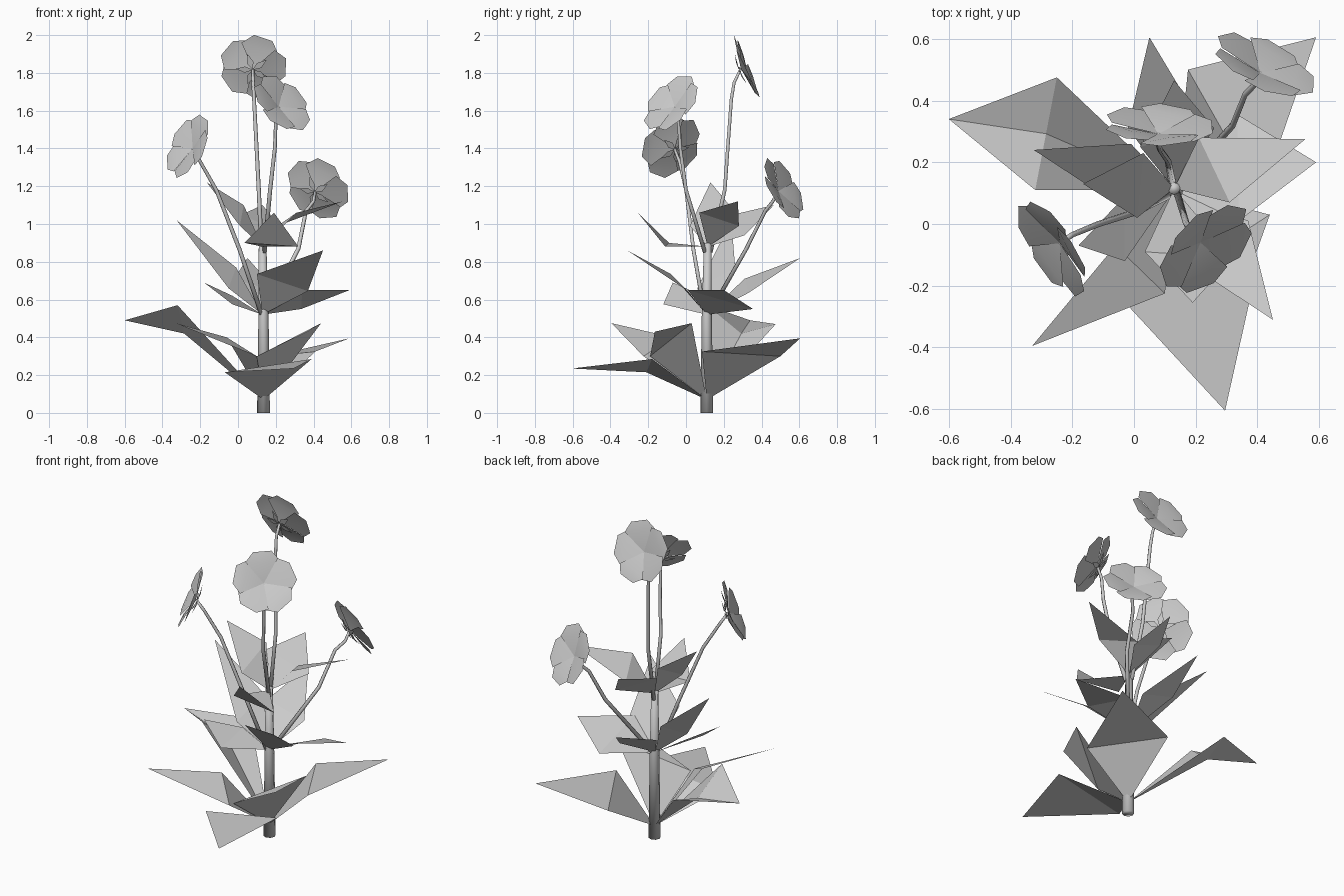
import bpy, math
from mathutils import Vector


def make(name, verts, faces, smooth=False):
    me = bpy.data.meshes.new(name)
    me.from_pydata([tuple(v) for v in verts], [], faces)
    me.update()
    for p in me.polygons:
        p.use_smooth = smooth
    ob = bpy.data.objects.new(name, me)
    bpy.context.collection.objects.link(ob)
    return ob


def tube(name, path, r0, r1, sides):
    # tapered tube along a mostly upward path
    pts = [Vector(p) for p in path]
    verts, faces = [], []
    n = len(pts)
    for i, p in enumerate(pts):
        t = (pts[min(i + 1, n - 1)] - pts[max(i - 1, 0)]).normalized()
        u = t.cross(Vector((0, 1, 0))).normalized()
        v = u.cross(t)
        r = r0 + (r1 - r0) * i / (n - 1)
        for k in range(sides):
            a = 2 * math.pi * k / sides
            verts.append(p + r * (u * math.cos(a) + v * math.sin(a)))
    for i in range(n - 1):
        for k in range(sides):
            a, b = i * sides + k, i * sides + (k + 1) % sides
            faces.append((a, a + sides, b + sides, b))
    faces += [tuple(range(sides)), tuple(range((n - 1) * sides, n * sides))[::-1]]
    return make(name, verts, faces, True)


def leaf(name, base, left, right, tip, sag=0.0):
    # kite folded across its widest line, optionally channelled along the midrib
    mid = (Vector(left) + Vector(right)) / 2 - Vector((0, 0, sag))
    if sag:
        faces = [(0, 4, 1), (0, 2, 4), (1, 4, 3), (4, 2, 3)]
    else:
        faces = [(0, 2, 1), (1, 2, 3)]
    return make(name, [base, left, right, tip] + ([mid] if sag else []), faces)


def flower(name, centre, normal, phase, size=0.182):
    n = Vector(normal).normalized()
    u = Vector((0, 0, 1)).cross(n).normalized()
    v = n.cross(u)
    c = Vector(centre)

    def pt(r, a, h):
        return c + size * (r * (u * math.cos(a) + v * math.sin(a)) + h * n)

    verts, faces = [], []
    for k in range(5):
        a = phase + k * math.tau / 5
        i = len(verts)
        # one side of each petal tucks under its neighbour
        verts += [pt(0, a, -0.14), pt(0.84, a - 0.72, -0.03), pt(1.0, a - 0.28, 0.03),
                  pt(0.98, a + 0.30, 0.06), pt(0.84, a + 0.70, 0.06), pt(0.6, a, 0.03)]
        faces += [(i, i + 1, i + 5), (i + 1, i + 2, i + 5), (i + 2, i + 3, i + 5),
                  (i + 3, i + 4, i + 5), (i + 4, i, i + 5)]
    make(name + "_petals", verts, faces, True)
    # pointed sepals behind the petals
    verts, faces = [], []
    for k in range(5):
        a = phase + (k + 0.5) * math.tau / 5
        i = len(verts)
        verts += [pt(0, a, -0.2), pt(0.25, a - 0.4, -0.2), pt(0.5, a, -0.15), pt(0.25, a + 0.4, -0.2)]
        faces.append((i, i + 1, i + 2, i + 3))
    make(name + "_sepals", verts, faces)
    return c - n * size * 0.15


# main stem
tube("main_stem", [(0.135, 0.11, 0), (0.135, 0.11, 0.5), (0.13, 0.115, 0.9)], 0.034, 0.02, 8)

# leaves in three tiers: left corner, right corner, tip, channel depth
tiers = {
    "lower_leaf": ((0.135, 0.11, 0.07), [
        ((-0.32, 0.11, 0.57), (-0.25, 0.475, 0.47), (-0.6, 0.34, 0.49), 0.1),
        ((0.39, -0.18, 0.285), (-0.07, -0.21, 0.215), (0.295, -0.605, 0.235), 0),
        ((0.175, 0.5, 0.30), (0.41, 0.085, 0.325), (0.59, 0.605, 0.395), 0),
        ((0.10, -0.225, 0.30), (-0.06, -0.07, 0.40), (-0.33, -0.395, 0.475), 0),
        ((0.44, 0.03, 0.475), (0.10, -0.19, 0.30), (0.37, -0.165, 0.43), 0),
    ]),
    "middle_leaf": ((0.13, 0.11, 0.52), [
        ((0.335, 0.355, 0.55), (0.34, 0.01, 0.65), (0.59, 0.2, 0.65), 0),
        ((0.37, 0.01, 0.645), (0.10, -0.08, 0.735), (0.45, -0.31, 0.86), 0),
        ((-0.05, 0.06, 0.66), (-0.01, 0.26, 0.77), (-0.325, 0.24, 1.02), 0),
        ((-0.02, 0.31, 0.71), (0.215, 0.33, 0.635), (0.05, 0.605, 0.82), 0),
        ((-0.03, -0.12, 0.575), (-0.03, 0.09, 0.62), (-0.18, -0.07, 0.69), 0),
    ]),
    "upper_leaf": ((0.13, 0.115, 0.88), [
        ((0.21, 0.28, 0.99), (0.31, 0.07, 1.06), (0.555, 0.275, 1.12), 0),
        ((0.32, -0.11, 0.88), (0.035, -0.09, 0.90), (0.19, -0.255, 1.06), 0),
        ((0.01, 0.02, 0.99), (0.03, 0.23, 1.10), (-0.165, 0.13, 1.22), 0),
        ((0.02, 0.25, 1.05), (0.26, 0.31, 0.94), (0.13, 0.465, 1.10), 0),
    ]),
}
for name, (base, leaves) in tiers.items():
    for i, (l, r, t, sag) in enumerate(leaves):
        leaf(f"{name}_{i + 1}", base, l, r, t, sag)

# flowers with their stalks
blooms = [
    ("top_flower", (0.08, 0.315, 1.83), (0.05, 0.93, 0.37), 1.9,
     [(0.125, 0.13, 0.85), (0.11, 0.205, 1.18), (0.085, 0.24, 1.66), (0.08, 0.255, 1.75)]),
    ("front_flower", (0.23, -0.075, 1.635), (0.55, -0.58, 0.55), 0.3,
     [(0.14, 0.10, 0.85), (0.17, 0.0, 1.18), (0.195, -0.03, 1.4), (0.20, -0.04, 1.54)]),
    ("left_flower", (-0.26, -0.075, 1.41), (-0.78, -0.5, 0.38), 1.2,
     [(0.125, 0.10, 0.52), (0.01, 0.04, 0.86), (-0.115, 0.0, 1.18), (-0.20, -0.035, 1.33)]),
    ("right_flower", (0.42, 0.51, 1.185), (0.4, 0.8, 0.42), 0.8,
     [(0.14, 0.12, 0.52), (0.32, 0.32, 0.87), (0.36, 0.42, 1.07), (0.40, 0.46, 1.12)]),
]
for name, c, n, phase, path in blooms:
    end = flower(name, c, n, phase)
    tube(name + "_stalk", path + [end], 0.012, 0.008, 6)
